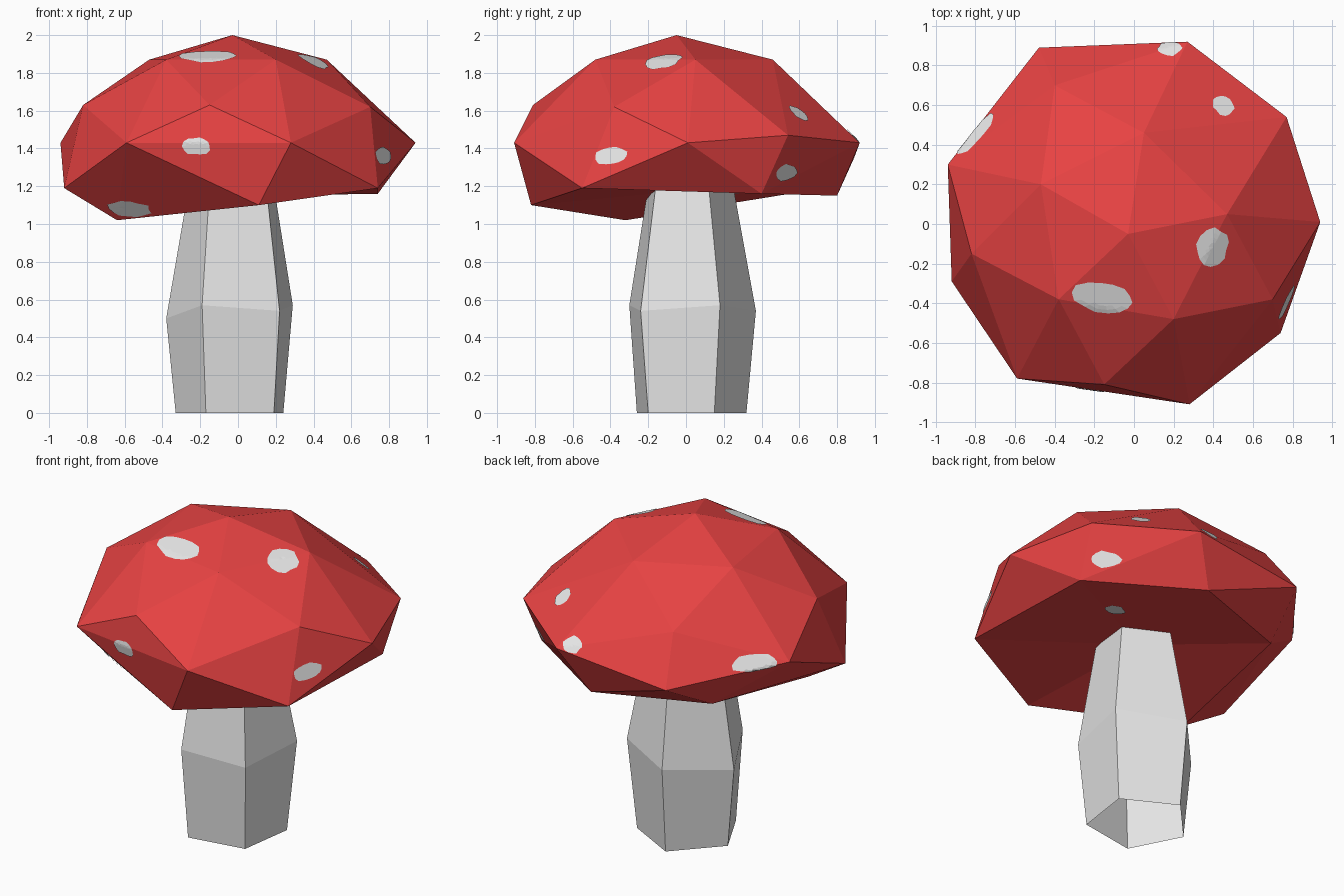
import bpy, bmesh, math, random
from mathutils import Vector
from mathutils.bvhtree import BVHTree

if "Cube" in bpy.data.objects:
    bpy.data.objects.remove(bpy.data.objects["Cube"])

random.seed(4)


def material(name, rgb):
    m = bpy.data.materials.new(name)
    m.diffuse_color = (*rgb, 1)
    m.use_nodes = True
    m.node_tree.nodes["Principled BSDF"].inputs["Base Color"].default_value = m.diffuse_color
    return m


red = material("cap red", (0.8, 0.055, 0.055))
white = material("pale grey", (0.8, 0.8, 0.8))


def make_object(name, bm, mat):
    mesh = bpy.data.meshes.new(name)
    bm.to_mesh(mesh)
    mesh.materials.append(mat)
    obj = bpy.data.objects.new(name, mesh)
    bpy.context.collection.objects.link(obj)
    return obj


# Stem: irregular five-sided tube, open at the bottom
foot = [(-.17, -.26, 0), (.19, -.20, 0), (.24, .15, 0), (-.08, .32, 0), (-.33, .05, 0)]
belly = [(-.19, -.30, .57), (.22, -.24, .54), (.29, .18, .57), (-.09, .37, .54), (-.38, .06, .50)]
neck = [(-.15, -.20, 1.2), (.15, -.16, 1.2), (.19, .12, 1.2), (-.06, .25, 1.2), (-.26, .04, 1.2)]
bm = bmesh.new()
rings = [[bm.verts.new(p) for p in ring] for ring in (foot, belly, neck)]
for lo, hi in zip(rings, rings[1:]):
    for i in range(5):
        j = (i + 1) % 5
        bm.faces.new((lo[i], lo[j], hi[j], hi[i]))
make_object("stem", bm, white)
bm.free()

# Cap: faceted dome wrapped around a few rings of corners
crown = [(-.03, -.05, 2), (-.38, -.38, 1.87), (.20, -.48, 1.87),
         (.47, .05, 1.87), (.05, .46, 1.87), (-.47, .20, 1.87)]
shoulder = [(-.15, -.81, 1.63), (.70, -.38, 1.62), (.77, .54, 1.47), (-.40, .70, 1.63), (-.82, -.15, 1.63)]
brim = [(-.59, -.78, 1.43), (.28, -.91, 1.43), (.94, .01, 1.43), (.27, .92, 1.43),
        (-.48, .89, 1.35), (-.94, .30, 1.43), (-.92, -.29, 1.19)]
lip = [(.11, -.82, 1.10), (.74, -.55, 1.19), (.74, .40, 1.16),
       (.11, .80, 1.15), (-.57, .55, 1.16), (-.64, -.32, 1.02)]
bm = bmesh.new()
for p in crown + shoulder + brim:
    bm.verts.new(p)
lip_verts = {bm.verts.new(p) for p in lip}
bmesh.ops.convex_hull(bm, input=bm.verts[:])

# Underside: replace the flat bottom with a slightly hollow fan
bottom = [f for f in bm.faces if all(v in lip_verts for v in f.verts)]
bmesh.ops.delete(bm, geom=bottom, context='FACES')
centre = bm.verts.new((-.02, .02, 1.18))
for e in [e for e in bm.edges if e.is_boundary]:
    bm.faces.new((*e.verts, centre))
bmesh.ops.recalc_face_normals(bm, faces=bm.faces[:])
bm.normal_update()
make_object("cap", bm, red)
surface = BVHTree.FromBMesh(bm)
bm.free()


# Spots: thin irregular patches laid on the cap
def spot(index, centre, width, height):
    p, n, _, _ = surface.find_nearest(Vector(centre))
    across = Vector((0, 0, 1)).cross(n).normalized()
    up = n.cross(across)
    sides, steps = 14, 4
    wobble = [random.uniform(.85, 1.08) for _ in range(sides)]
    sb = bmesh.new()

    def laid(q):
        hit, normal, _, _ = surface.find_nearest(q)
        return sb.verts.new(hit + normal * .005)

    middle = laid(p)
    loops = []
    for k in range(1, steps + 1):
        loop = []
        for i in range(sides):
            a = math.tau * i / sides
            r = wobble[i] * k / steps
            loop.append(laid(p + across * (width * r * math.cos(a)) + up * (height * r * math.sin(a))))
        loops.append(loop)
    for i in range(sides):
        j = (i + 1) % sides
        sb.faces.new((middle, loops[0][i], loops[0][j]))
        for a, b in zip(loops, loops[1:]):
            sb.faces.new((a[i], b[i], b[j], a[j]))
    make_object(f"spot_{index}", sb, white)
    sb.free()


spots = [((-.15, -.37, 1.88), .16, .09), ((.40, -.12, 1.87), .10, .09),
         ((.45, .60, 1.59), .06, .06), ((.18, .89, 1.47), .065, .055),
         ((-.80, .45, 1.44), .14, .06), ((-.22, -.85, 1.41), .075, .05),
         ((.77, -.40, 1.36), .10, .05), ((.66, .53, 1.27), .095, .05),
         ((-.58, -.43, 1.07), .13, .06), ((.36, .26, 1.16), .065, .05)]
for i, s in enumerate(spots, 1):
    spot(i, *s)
